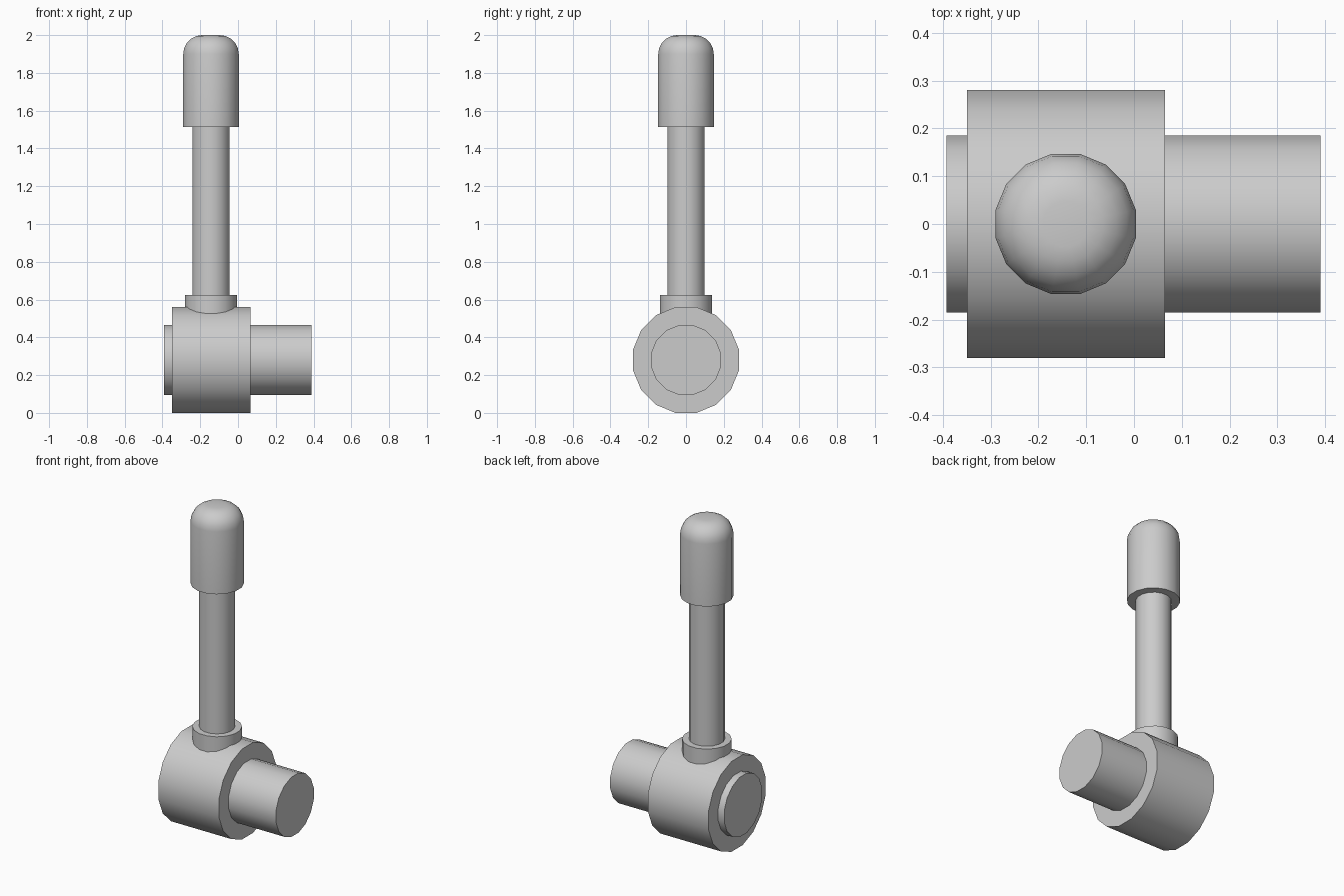
import bpy, bmesh, math
from mathutils import Matrix, Vector

if "Cube" in bpy.data.objects:
    bpy.data.objects.remove(bpy.data.objects["Cube"])

SIDES = 16
FLAT = 1 / math.cos(math.pi / SIDES)  # flat-to-centre distance -> corner radius


def turned(name, profile, place):
    """Lathe a (radius, height) profile around z, cap both ends, then place it."""
    bm = bmesh.new()
    rings = []
    for r, h in profile:
        ring = []
        for i in range(SIDES):
            a = (i + 0.5) * 2 * math.pi / SIDES
            ring.append(bm.verts.new((r * FLAT * math.cos(a), r * FLAT * math.sin(a), h)))
        rings.append(ring)
    for low, high in zip(rings, rings[1:]):
        for i in range(SIDES):
            j = (i + 1) % SIDES
            bm.faces.new((low[i], low[j], high[j], high[i]))
    bm.faces.new(rings[0][::-1])
    bm.faces.new(rings[-1])
    bm.transform(place)
    mesh = bpy.data.meshes.new(name)
    bm.to_mesh(mesh)
    bm.free()
    obj = bpy.data.objects.new(name, mesh)
    bpy.context.collection.objects.link(obj)
    bpy.ops.object.select_all(action='DESELECT')
    obj.select_set(True)
    bpy.context.view_layer.objects.active = obj
    bpy.ops.object.shade_smooth_by_angle(angle=math.radians(35))
    return obj


# Horizontal parts run along x, upright parts along z
along_x = Matrix.Translation((0, 0, 0.28)) @ Matrix.Rotation(math.pi / 2, 4, 'Y')
upright = Matrix.Translation((-0.143, 0, 0))

# Pivot hub and the axle through it
turned("hub", [(0.28, -0.35), (0.28, 0.065)], along_x)
turned("axle", [(0.185, -0.392), (0.185, 0.39)], along_x)

# Collar and rod
turned("collar", [(0.137, 0.42), (0.137, 0.625)], upright)
turned("rod", [(0.099, 0.5), (0.099, 1.6)], upright)

# Grip with a rounded top
R, F = 0.147, 0.1
grip = [(R, 1.513)]
for k in range(6):
    t = k / 5 * math.pi / 2
    grip.append((R - F + F * math.cos(t), 2 - F + F * math.sin(t)))
turned("grip", grip, upright)
